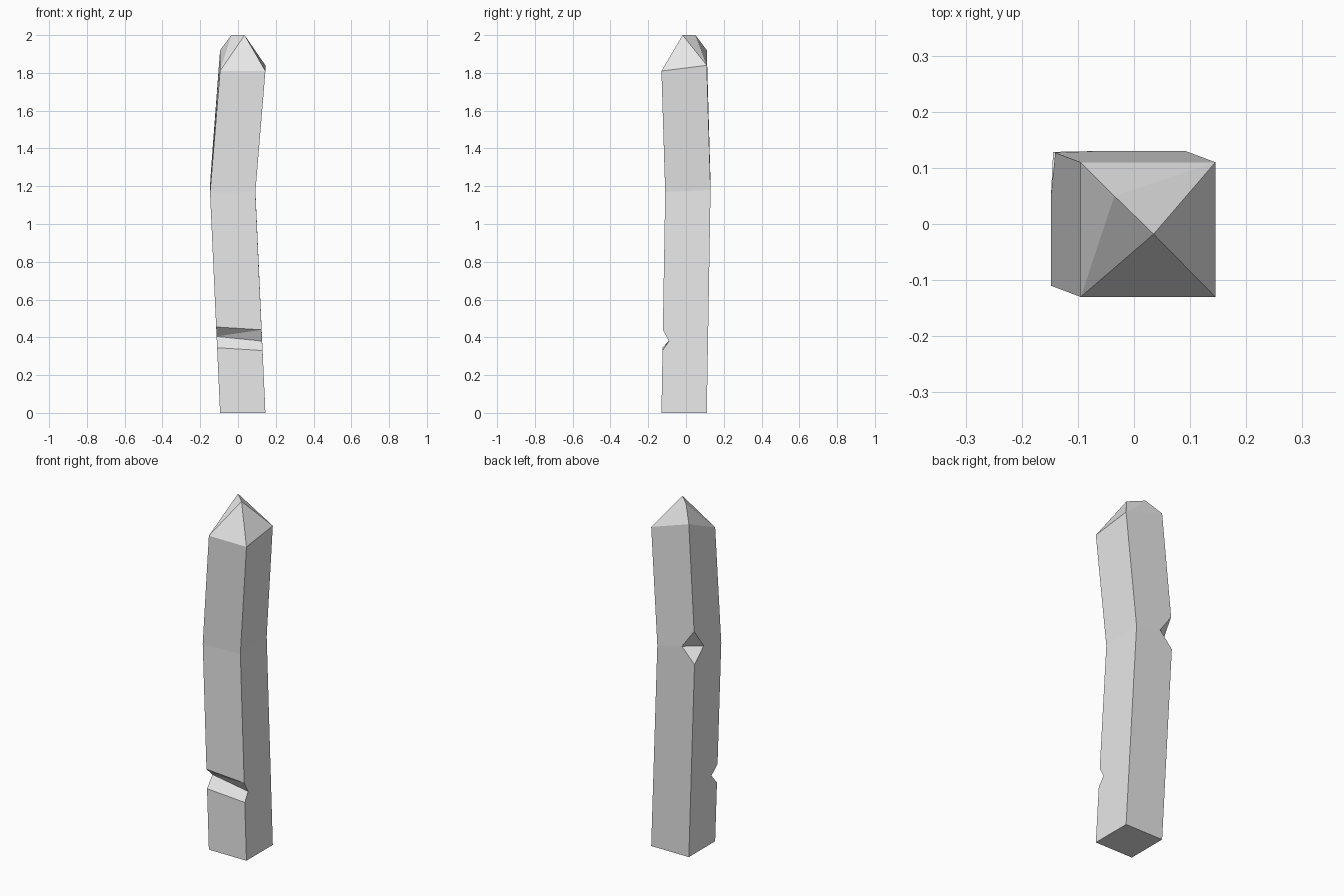
import bpy
import bmesh
from mathutils import Vector

cube = bpy.data.objects.get("Cube")
if cube:
    bpy.data.objects.remove(cube, do_unlink=True)

SIDE = 0.24
CORNERS = {"fl": (0, 0), "fr": (1, 0), "br": (1, 1), "bl": (0, 1)}
points = {}
bm = bmesh.new()
verts = {}


def ring(name, x, y, heights):
    """Square cross-section with its own height at each corner."""
    for (corner, (i, j)), z in zip(CORNERS.items(), heights):
        points[name + "_" + corner] = Vector((x + i * SIDE, y + j * SIDE, z))


def on_edge(start, end, z):
    """Point at height z along a corner edge."""
    a, b = points[start], points[end]
    return a.lerp(b, (z - a.z) / (b.z - a.z))


def face(*names):
    """Flat face through named points, sharing vertices."""
    for name in names:
        if name not in verts:
            verts[name] = bm.verts.new(points[name])
    bm.faces.new([verts[name] for name in names])


# Bent post: base, bend and shoulder sections
ring("base", -0.095, -0.13, (0, 0, 0, 0))
ring("bend", -0.148, -0.11, (1.165, 1.17, 1.18, 1.22))
ring("top", -0.095, -0.13, (1.81, 1.81, 1.84, 1.92))

# Chipped point
points["tip"] = Vector((0.035, -0.018, 2.0))
points["ridge"] = Vector((-0.035, 0.05, 2.0))

# Slanted notch across the front
for side, low, deep, high, depth in (("fl", 0.345, 0.405, 0.455, 0.053),
                                     ("fr", 0.33, 0.38, 0.44, 0.033)):
    for name, z in (("low", low), ("cut", deep), ("high", high)):
        points[name + "_" + side] = on_edge("base_" + side, "bend_" + side, z)
    points["cut_" + side].y += depth

# Nick in the back corner at the bend
points["nick_low"] = on_edge("base_bl", "bend_bl", 1.13)
points["nick_high"] = on_edge("bend_bl", "top_bl", 1.32)
points["nick_back"] = Vector((-0.065, 0.13, 1.215))
points["nick_side"] = Vector((-0.148, 0.05, 1.21))
for end in ("nick_low", "nick_high"):
    face(end, "nick_side", "nick_back")

# Underside and front strips; the notch roof is split in two triangles
face(*("base_" + corner for corner in CORNERS))
for a, b in (("base", "low"), ("low", "cut"), ("high", "bend"), ("bend", "top")):
    face(a + "_fl", a + "_fr", b + "_fr", b + "_fl")
face("cut_fl", "cut_fr", "high_fr")
face("cut_fl", "high_fr", "high_fl")

# Right-hand wall
face("base_fr", "base_br", "bend_br", "bend_fr", "high_fr", "cut_fr", "low_fr")
face("bend_fr", "bend_br", "top_br", "top_fr")

# Back wall
face("base_br", "base_bl", "nick_low", "nick_back", "bend_br")
face("bend_br", "nick_back", "nick_high", "top_bl", "top_br")

# Left-hand wall
face("base_bl", "base_fl", "low_fl", "cut_fl", "high_fl", "bend_fl",
     "nick_side", "nick_low")
face("nick_side", "bend_fl", "top_fl", "top_bl", "nick_high")

# Pointed cap
face("top_fl", "top_fr", "tip")
face("top_fr", "top_br", "tip")
face("top_br", "ridge", "tip")
face("top_br", "top_bl", "ridge")
face("top_bl", "top_fl", "ridge")
face("top_fl", "tip", "ridge")

bmesh.ops.recalc_face_normals(bm, faces=bm.faces)
mesh = bpy.data.meshes.new("post")
bm.to_mesh(mesh)
bm.free()

# Plain grey
grey = bpy.data.materials.new("light_grey")
grey.use_nodes = True
colour = (0.8, 0.8, 0.8, 1)
grey.diffuse_color = colour
grey.node_tree.nodes["Principled BSDF"].inputs["Base Color"].default_value = colour
mesh.materials.append(grey)

post = bpy.data.objects.new("pointed_post", mesh)
bpy.context.collection.objects.link(post)
